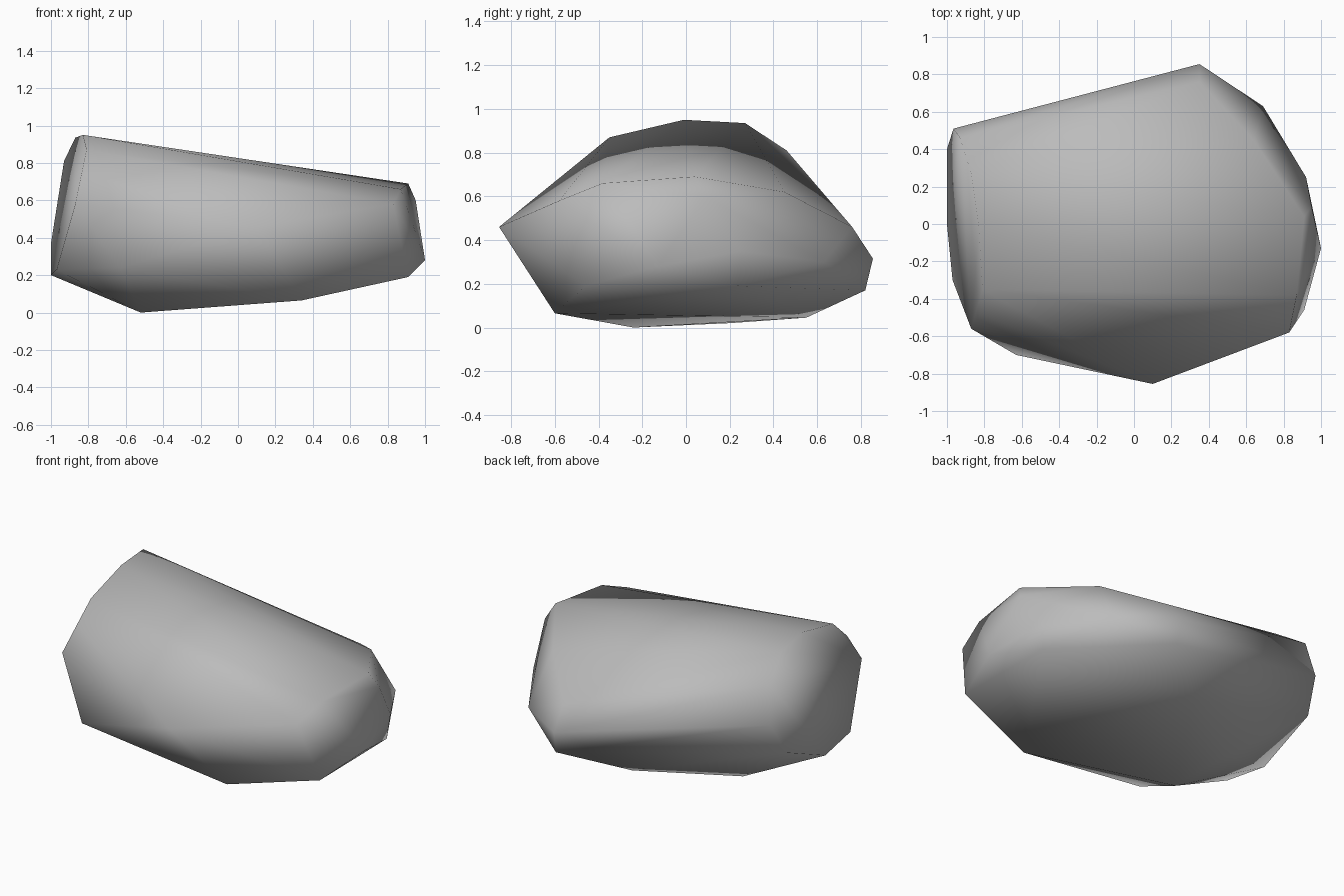
import bpy, bmesh

if "Cube" in bpy.data.objects:
    bpy.data.objects.remove(bpy.data.objects["Cube"])

# Corner points of the boulder; their convex hull is the rock
left_cap = [(-.87, -.56, .58), (-.82, -.48, .745), (-.81, -.35, .87), (-.83, -.01, .95),
            (-.87, .27, .935), (-.93, .46, .81), (-.965, .51, .58), (-1, .40, .37),
            (-1, 0, .20), (-.97, -.30, .23)]
right_cap = [(.83, -.58, .58), (.87, -.38, .66), (.91, .04, .69), (.95, .09, .60),
             (.64, .45, .62), (.92, .25, .35), (.90, .24, .19), (1, -.13, .28),
             (.91, -.46, .19)]
back_edge = [(.35, .76, .46), (.35, .855, .315), (.36, .82, .17), (.69, .63, .30)]
front_edge = [(.10, -.855, .46), (-.63, -.70, .24)]
underside = [(-.52, -.24, 0), (-.55, .20, .02), (0, .55, .045), (.34, -.60, .065)]

bm = bmesh.new()
for p in left_cap + right_cap + back_edge + front_edge + underside:
    bm.verts.new(p)
res = bmesh.ops.convex_hull(bm, input=bm.verts[:])
loose = [v for v in bm.verts if not v.link_faces]
bmesh.ops.delete(bm, geom=loose, context='VERTS')
bmesh.ops.recalc_face_normals(bm, faces=bm.faces[:])

# Smooth shading over the whole rock
for f in bm.faces:
    f.smooth = True

mesh = bpy.data.meshes.new("boulder")
bm.to_mesh(mesh)
bm.free()

stone = bpy.data.materials.new("stone grey")
stone.diffuse_color = (.5, .5, .5, 1)
stone.use_nodes = True
stone.node_tree.nodes["Principled BSDF"].inputs["Base Color"].default_value = stone.diffuse_color
mesh.materials.append(stone)

boulder = bpy.data.objects.new("boulder", mesh)
bpy.context.collection.objects.link(boulder)
